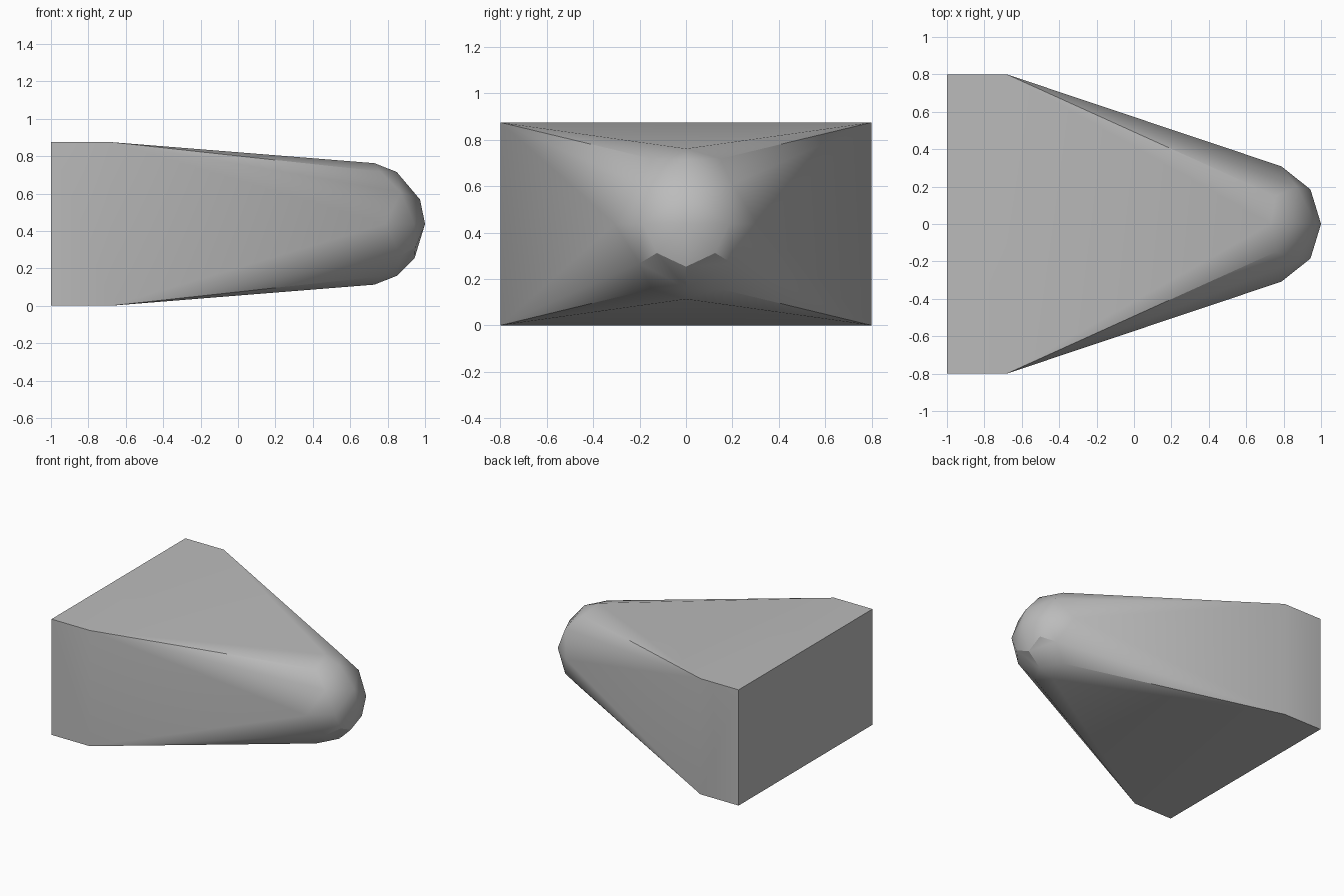
import bpy, bmesh
from mathutils import Vector

cube = bpy.data.objects.get("Cube")
if cube:
    bpy.data.objects.remove(cube, do_unlink=True)

# Single plain grey
grey = bpy.data.materials.new("plain_grey")
grey.use_nodes = True
grey.diffuse_color = (0.5, 0.5, 0.5, 1)
grey.node_tree.nodes["Principled BSDF"].inputs["Base Color"].default_value = grey.diffuse_color

# Block at the wide end
HEIGHT, HALF_WIDTH = 0.875, 0.8
points = [Vector((x, y, z)) for x in (-1, -0.68)
          for y in (-HALF_WIDTH, HALF_WIDTH) for z in (0, HEIGHT)]

# Rounded nose: facet corners on a sphere
RADIUS = 0.33
centre = Vector((1 - RADIUS, 0, HEIGHT / 2))
tip = [(1, 0, 0), (0.91, 0, 0.39), (0.83, 0, -0.56)]
upper_and_lower = [(0.54, 0, 0.84), (0.18, 0, 0.98), (0.27, 0.45, 0.85), (0.6, 0.6, 0.51)]
sides = [(0.83, 0.56, 0), (0.36, 0.94, 0), (0.84, 0.38, -0.38)]

corners = set(tip)
for x, y, z in upper_and_lower:
    corners |= {(x, sy * y, sz * z) for sy in (-1, 1) for sz in (-1, 1)}
for x, y, z in sides:
    corners |= {(x, sy * y, z) for sy in (-1, 1)}
points += [centre + Vector(c).normalized() * RADIUS for c in sorted(corners)]

# Skin stretched tightly over block and nose
bm = bmesh.new()
for p in points:
    bm.verts.new(p)
bmesh.ops.remove_doubles(bm, verts=bm.verts[:], dist=0.0001)
bmesh.ops.convex_hull(bm, input=bm.verts[:])
bmesh.ops.delete(bm, geom=[v for v in bm.verts if not v.link_faces], context='VERTS')
bmesh.ops.dissolve_limit(bm, angle_limit=0.01, verts=bm.verts[:], edges=bm.edges[:])
bmesh.ops.recalc_face_normals(bm, faces=bm.faces[:])

mesh = bpy.data.meshes.new("tapered_body")
bm.to_mesh(mesh)
bm.free()
mesh.materials.append(grey)
body = bpy.data.objects.new("tapered_body", mesh)
bpy.context.collection.objects.link(body)

# Soft shading with crisp block edges
bpy.ops.object.select_all(action='DESELECT')
body.select_set(True)
bpy.context.view_layer.objects.active = body
bpy.ops.object.shade_smooth_by_angle()
